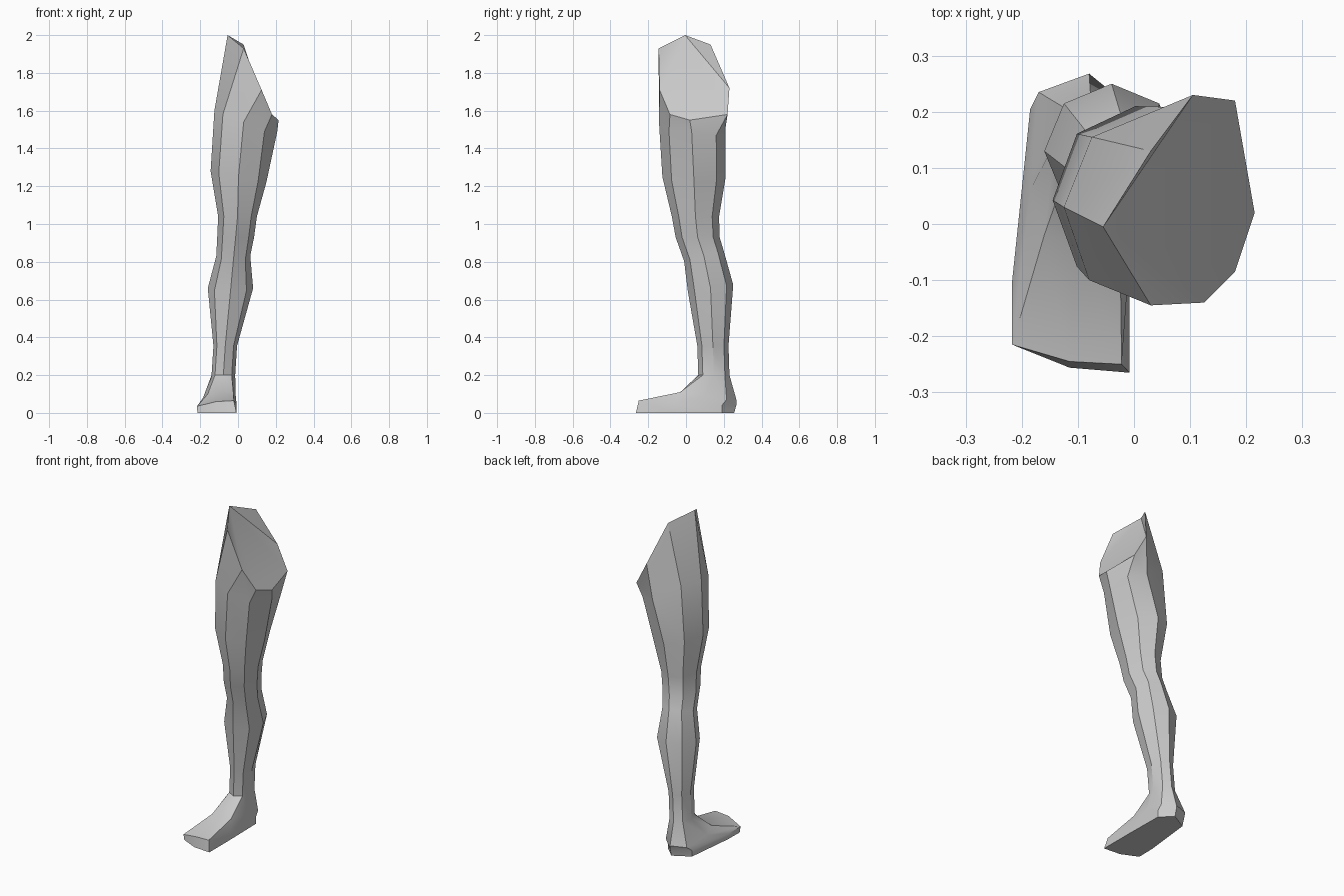
import bpy, bmesh, math

if "Cube" in bpy.data.objects:
    bpy.data.objects.remove(bpy.data.objects["Cube"])

SIDES = 8  # columns run counter-clockwise from +x: inner, back, outer, front

skin = bpy.data.materials.new("plain_grey")
skin.diffuse_color = (0.6, 0.6, 0.6, 1)
skin.use_nodes = True
skin.node_tree.nodes["Principled BSDF"].inputs["Base Color"].default_value = skin.diffuse_color


def oval(z, x0, x1, y0, y1, tilt_x=0.0, tilt_y=0.0):
    """Eight-sided tilted cross-section filling the given x and y range."""
    cx, cy, rx, ry = (x0 + x1) / 2, (y0 + y1) / 2, (x1 - x0) / 2, (y1 - y0) / 2
    pts = []
    for k in range(SIDES):
        a = math.tau * k / SIDES
        dx, dy = rx * math.cos(a), ry * math.sin(a)
        pts.append((cx + dx, cy + dy, z + dx * tilt_x + dy * tilt_y))
    return pts


# slanted rim where the leg meets the body
hip_rim = [(.215, .02, 1.55), (.18, .22, 1.58), (.105, .23, 1.72), (.03, .13, 1.95),
           (-.055, -.005, 2.0), (.03, -.145, 1.93), (.125, -.14, 1.71), (.18, -.085, 1.58)]
# upper thigh below the rim
upper_thigh = [(.208, .03, 1.49), (.18, .16, 1.47), (.08, .208, 1.5), (-.075, .155, 1.6),
               (-.125, .03, 1.6), (-.08, -.1, 1.58), (.03, -.143, 1.54), (.14, -.09, 1.49)]
# thigh, knee, calf and ankle
limb = [oval(1.25, -.145, .15, -.125, .21, -.2),
        oval(1.04, -.105, .10, -.075, .175),
        oval(.93, -.11, .085, -.055, .178),
        oval(.83, -.115, .065, -.01, .20, 0, .25),
        oval(.66, -.16, .08, .01, .25, 0, .15),
        oval(.355, -.13, -.005, .06, .225),
        oval(.20, -.14, -.015, .065, .23)]
# foot: instep, toe and heel edge, then sole
instep = [(-.012, .10, .09), (-.015, .215, .07), (-.08, .268, .065), (-.17, .235, .065),
          (-.185, .06, .08), (-.16, -.02, .10), (-.10, -.03, .11), (-.025, -.03, .11)]
toe_edge = [(-.008, -.06, .05), (-.012, .19, .04), (-.08, .266, .04), (-.185, .205, .04),
            (-.217, -.10, .035), (-.217, -.215, .035), (-.115, -.245, .06), (-.022, -.25, .065)]
sole = [(-.008, -.06, 0), (-.012, .19, 0), (-.08, .255, 0), (-.18, .20, 0),
        (-.213, -.10, 0), (-.215, -.21, 0), (-.115, -.256, 0), (-.008, -.265, 0)]

bm = bmesh.new()
rings = [[bm.verts.new(p) for p in ring]
         for ring in [hip_rim, upper_thigh, *limb, instep, toe_edge, sole]]

# skin the columns between neighbouring rings
for up, low in zip(rings, rings[1:]):
    for k in range(SIDES):
        n = (k + 1) % SIDES
        bm.faces.new((up[k], low[k], low[n], up[n]))

# hip cut with folded flaps beside the peak, and flat sole
r = rings[0]
bm.faces.new((r[2], r[3], r[4]))
bm.faces.new((r[4], r[5], r[6]))
bm.faces.new((r[0], r[1], r[2], r[4], r[6], r[7]))
bm.faces.new(rings[-1])
bmesh.ops.recalc_face_normals(bm, faces=bm.faces)

mesh = bpy.data.meshes.new("leg")
bm.to_mesh(mesh)
bm.free()
mesh.materials.append(skin)
leg = bpy.data.objects.new("leg", mesh)
bpy.context.collection.objects.link(leg)
bpy.context.view_layer.objects.active = leg
leg.select_set(True)
bpy.ops.object.shade_smooth_by_angle(angle=math.radians(30))
